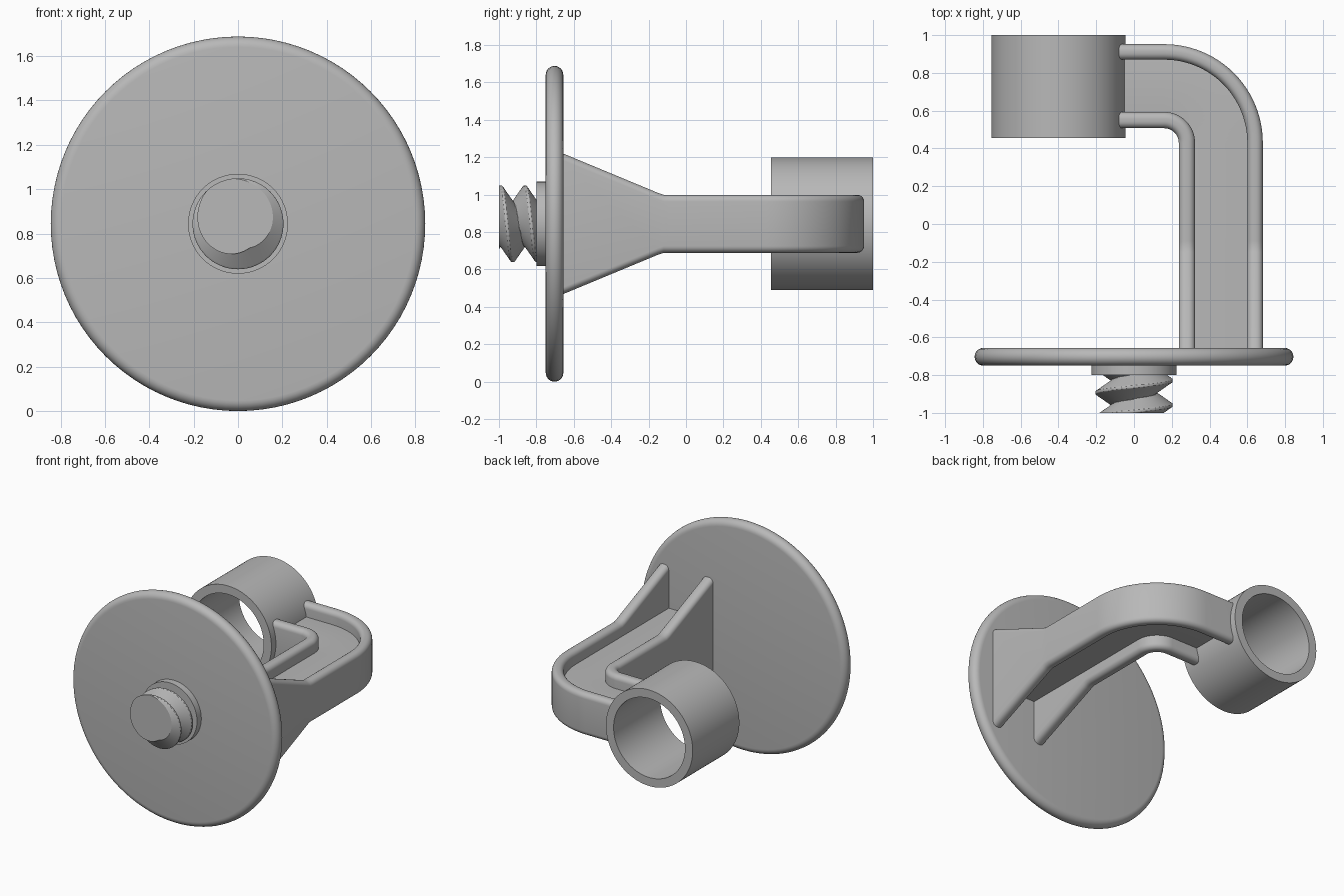
import bpy, bmesh
from math import sin, cos, pi, tau

if "Cube" in bpy.data.objects:
    bpy.data.objects.remove(bpy.data.objects["Cube"])

ZC = 0.844  # height of the common axis
grey = bpy.data.materials.new("plain grey")
grey.use_nodes = True
grey.diffuse_color = (0.48, 0.48, 0.48, 1)
grey.node_tree.nodes["Principled BSDF"].inputs["Base Color"].default_value = grey.diffuse_color


def loft(name, rings, loop=False, caps=True, angle=30):
    """Skin a list of closed rings into one solid."""
    bm = bmesh.new()
    vs = [[bm.verts.new(p) for p in ring] for ring in rings]
    n = len(vs[0])
    pairs = list(zip(vs, vs[1:])) + ([(vs[-1], vs[0])] if loop else [])
    for a, b in pairs:
        for i in range(n):
            j = (i + 1) % n
            bm.faces.new((a[i], a[j], b[j], b[i]))
    if caps and not loop:
        bm.faces.new(vs[0])
        bm.faces.new(vs[-1])
    bmesh.ops.recalc_face_normals(bm, faces=bm.faces)
    mesh = bpy.data.meshes.new(name)
    bm.to_mesh(mesh)
    bm.free()
    mesh.materials.append(grey)
    ob = bpy.data.objects.new(name, mesh)
    bpy.context.collection.objects.link(ob)
    bpy.ops.object.select_all(action='DESELECT')
    ob.select_set(True)
    bpy.context.view_layer.objects.active = ob
    bpy.ops.object.shade_smooth_by_angle(angle=angle * pi / 180)
    return ob


def lathe(name, profile, x=0, loop=False, n=96):
    """Turn (radius, y) points around an axis along y."""
    return loft(name, [[(x + r * cos(tau * i / n), y, ZC + r * sin(tau * i / n))
                        for i in range(n)] for r, y in profile], loop)


# Round plate with a fully rounded rim
rim, steps = 0.047, 12
lathe("base_plate", [(ZC - rim + rim * cos(a), -0.703 + rim * sin(a))
                     for a in (-pi / 2 + pi * k / steps for k in range(steps + 1))])

# Collar and open tube
lathe("collar", [(0.225, -0.8), (0.225, -0.72)])
lathe("ring_tube", [(0.355, 0.455), (0.355, 1), (0.292, 1), (0.292, 0.455)], x=-0.4, loop=True)

# Threaded stud: the radius follows a helical ridge
PITCH = 0.13


def thread_radius(y, a):
    turn = ((a - 2.0) / tau + (y + 1) / PITCH) % 1
    away = min(turn, 1 - turn) * 2
    return min(0.205, 0.215 - 0.095 * away)


rows, n = 70, 96
ys = [-1 + 0.21 * k / rows for k in range(rows + 1)]
loft("screw_stud", [[(thread_radius(y, a) * cos(a), y, ZC + thread_radius(y, a) * sin(a))
                     for a in (tau * i / n for i in range(n))] for y in ys])

# Bent arm: sections swept along a straight, quarter bend and straight
BX, BY = 0.16, 0.43  # bend centre


def stations():
    """Yield (centre x, centre y, normal x, normal y) along the arm."""
    yield -0.08, BY, 0, 1
    for k in range(25):
        a = pi / 2 * (1 - k / 24)
        yield BX, BY, cos(a), sin(a)
    for y in (-0.09, -0.12, -0.15, -0.67):
        yield BX, y, 1, 0


def flare(y):
    """Half height of the ribs, growing towards the plate."""
    return 0.155 + max(0, -0.125 - y) * 0.415


def sweep(name, r_in, r_out, half_height, corner):
    mid, half = (r_in + r_out) / 2, (r_out - r_in) / 2
    rings = []
    for x, y, nx, ny in stations():
        h = half_height(y)
        ring = []
        for q in range(4):
            sx, sz = ((1, 1), (-1, 1), (-1, -1), (1, -1))[q]
            for k in range(7):
                a = pi / 2 * (q + k / 6)
                d = mid + sx * (half - corner) + corner * cos(a)
                z = sz * (h - corner) + corner * sin(a)
                ring.append((x + nx * d, y + ny * d, ZC + z))
        rings.append(ring)
    return loft(name, rings)


sweep("outer_rib", 0.44, 0.522, flare, 0.036)
sweep("inner_rib", 0.077, 0.163, flare, 0.036)
sweep("arm_web", 0.12, 0.48, lambda y: 0.06, 0.01)
